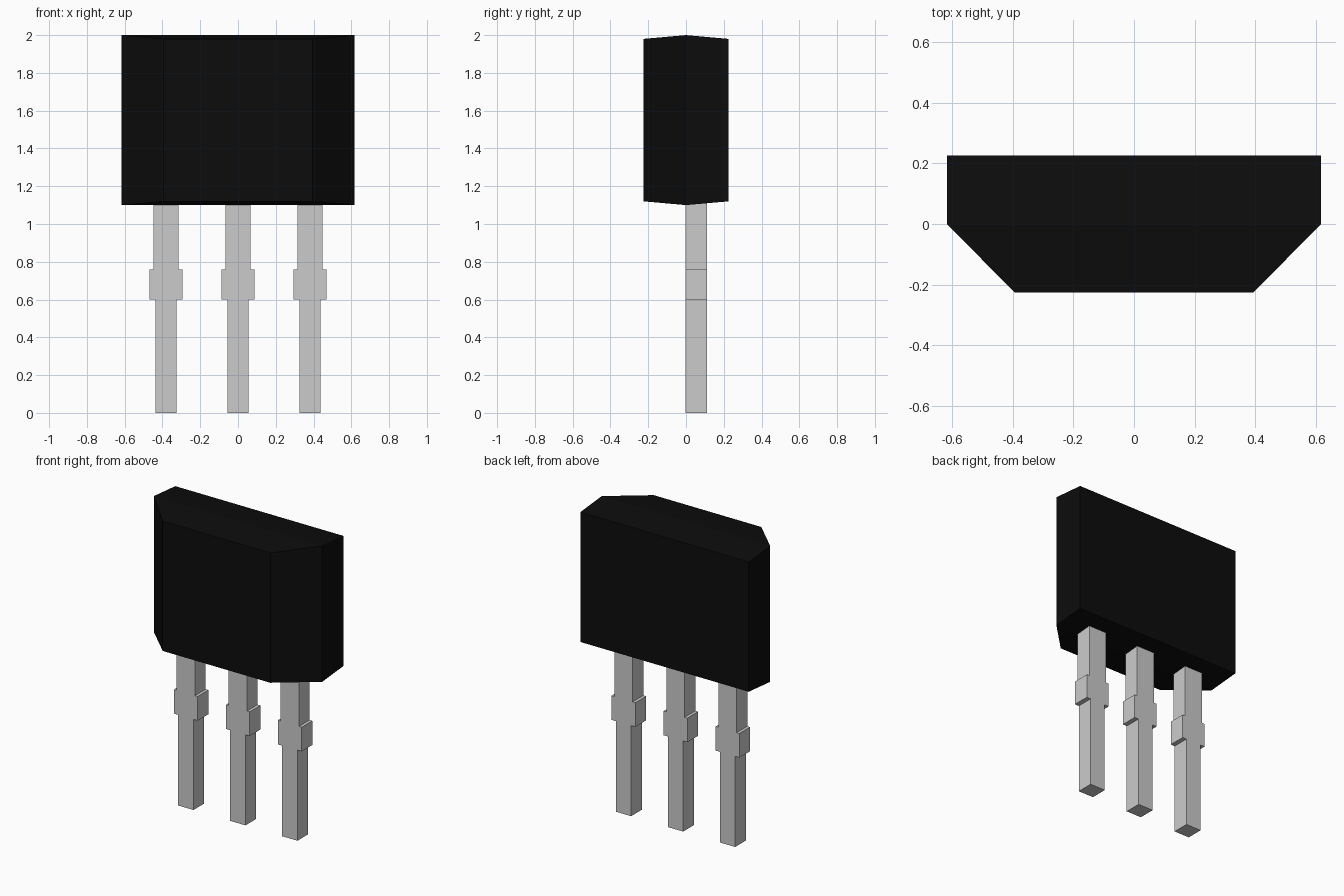
import bpy, bmesh

if "Cube" in bpy.data.objects:
    bpy.data.objects.remove(bpy.data.objects["Cube"])


def make_object(name, bm):
    bmesh.ops.recalc_face_normals(bm, faces=bm.faces[:])
    mesh = bpy.data.meshes.new(name)
    bm.to_mesh(mesh)
    bm.free()
    obj = bpy.data.objects.new(name, mesh)
    bpy.context.collection.objects.link(obj)
    return obj


# Black case: rectangular sections lofted from front to back
# (y, half width, bottom, top)
sections = [(-0.225, 0.394, 1.12, 1.98),
            (0.0, 0.617, 1.10, 2.0),
            (0.225, 0.617, 1.12, 1.98)]
bm = bmesh.new()
rings = [[bm.verts.new(p) for p in ((-w, y, lo), (w, y, lo), (w, y, hi), (-w, y, hi))]
         for y, w, lo, hi in sections]
for a, b in zip(rings, rings[1:]):
    for i in range(4):
        j = (i + 1) % 4
        bm.faces.new((a[i], a[j], b[j], b[i]))
bm.faces.new(rings[0])
bm.faces.new(rings[-1])
case = make_object("case", bm)
black = bpy.data.materials.new("black_plastic")
black.diffuse_color = (0.0038, 0.0038, 0.0038, 1)
black.use_nodes = True
black.node_tree.nodes["Principled BSDF"].inputs["Base Color"].default_value = black.diffuse_color
case.data.materials.append(black)

# Pins: mirrored stepped profile (half width, z), extruded in depth
half = [(0.056, 0.0), (0.056, 0.60), (0.087, 0.60), (0.087, 0.76),
        (0.067, 0.76), (0.067, 1.12)]
outline = half + [(-x, z) for x, z in reversed(half)]
for label, cx in (("left", -0.381), ("middle", 0.0), ("right", 0.381)):
    bm = bmesh.new()
    face = bm.faces.new([bm.verts.new((cx + x, -0.002, z)) for x, z in outline])
    ext = bmesh.ops.extrude_face_region(bm, geom=[face], use_keep_orig=True)
    moved = [v for v in ext["geom"] if isinstance(v, bmesh.types.BMVert)]
    bmesh.ops.translate(bm, verts=moved, vec=(0, 0.112, 0))
    make_object(label + "_pin", bm)
